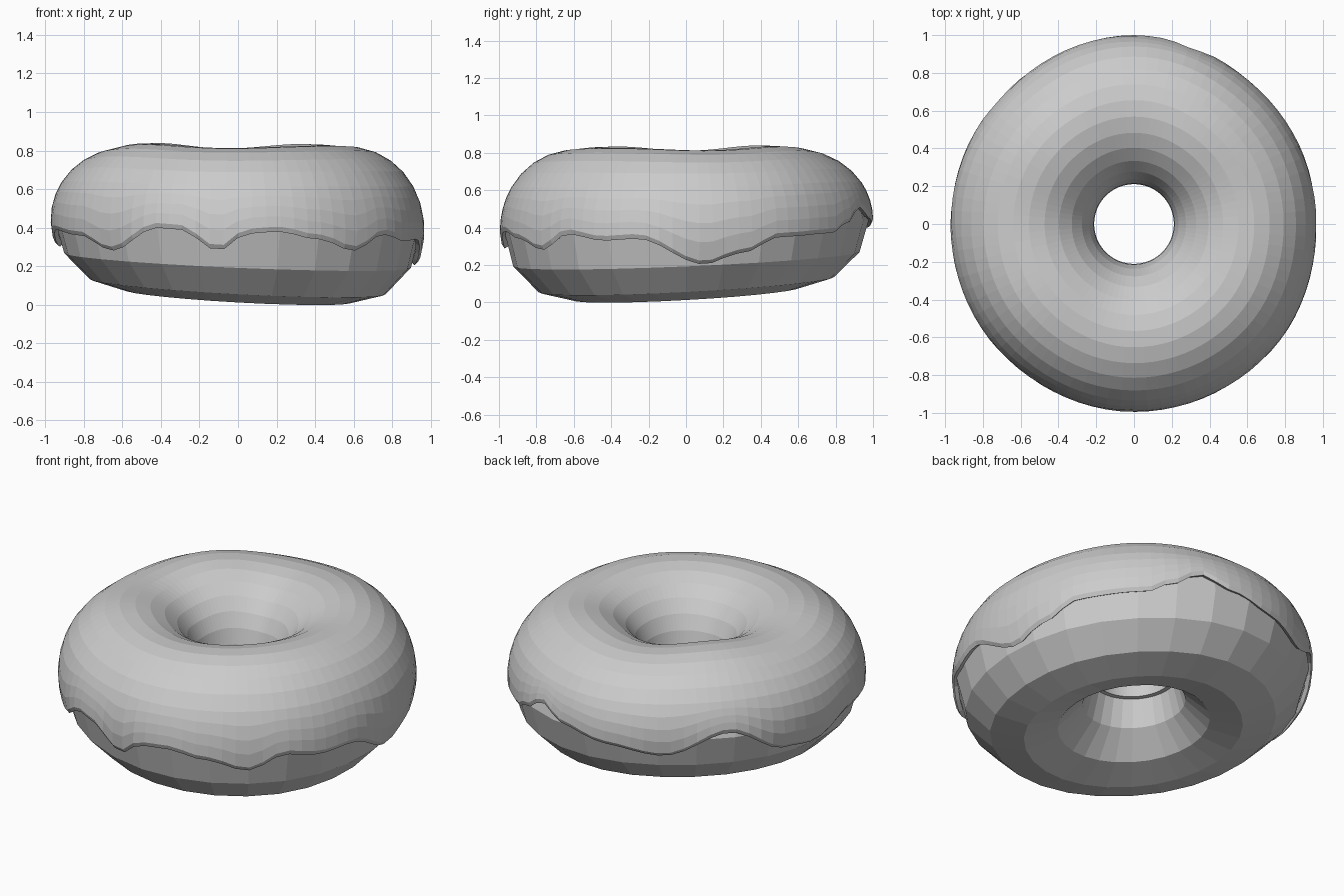
import bpy
from math import sin, cos, asin, pi, radians

if "Cube" in bpy.data.objects:
    bpy.data.objects.remove(bpy.data.objects["Cube"])

RING, MID_Z = 0.59, 0.415

# (azimuth, outer outline radius) and (azimuth, height of the icing's dripping edge)
OUTLINE = [(0, .967), (45, .972), (90, 1.0), (135, .975), (180, .972),
           (225, .98), (273, .995), (315, .99)]
DRIPS = [(6, .20), (18, .26), (32, .35), (54, .37), (63, .43), (72, .51), (82, .45),
         (99, .40), (117, .36), (139, .49), (160, .33), (173, .30), (190, .39),
         (212, .36), (227, .28), (245, .40), (252, .39), (264, .28), (273, .37),
         (282, .38), (295, .34), (308, .28), (320, .365), (333, .33), (344, .34)]


def lookup(table, deg):
    """Smooth periodic interpolation of a table over azimuth."""
    pts = [(table[-1][0] - 360, table[-1][1])] + table + [(table[0][0] + 360, table[0][1])]
    for (a, u), (b, v) in zip(pts, pts[1:]):
        if a <= deg <= b:
            t = (deg - a) / (b - a)
            return u + (v - u) * (0.5 - 0.5 * cos(pi * t))
    return pts[-1][1]


def surface(az, th, wide, tall):
    """Point on the uneven ring: th runs around the cross-section."""
    s, c = sin(th), cos(th)
    r = RING + wide * c + (lookup(OUTLINE, az * 180 / pi) - 0.97) * (0.5 + 0.5 * c)
    lump = (0.004 - 0.010 * cos(4 * az - 0.2) + 0.004 * sin(5 * az + 2.2)) * max(s, 0)
    lean = 0.055 * r * (sin(az) - cos(az))
    z = MID_Z + tall * s + lean * (0.53 - 0.47 * s) + lump
    return (r * cos(az), r * sin(az), z)


def make(name, rows, closed):
    """Skin rows of points that go once around the ring."""
    n, m = len(rows), len(rows[0])
    verts = [p for row in rows for p in row]
    faces = []
    for i in range(n):
        k = (i + 1) % n
        for j in range(m if closed else m - 1):
            q = (j + 1) % m
            faces.append((i * m + j, k * m + j, k * m + q, i * m + q))
    mesh = bpy.data.meshes.new(name)
    mesh.from_pydata(verts, [], faces)
    obj = bpy.data.objects.new(name, mesh)
    bpy.context.collection.objects.link(obj)
    return obj


# Dough: coarse faceted ring
dough_rows = []
for i in range(28):
    az = 2 * pi * i / 28
    dough_rows.append([surface(az, 2 * pi * j / 12, 0.358, 0.37) for j in range(12)])
make("dough", dough_rows, True)

# Icing: finer shell from a turned-in lip, over the top, down into the hole
icing_rows = []
SEG, SIDE, TOP = 84, 4, 12
for i in range(SEG):
    az = 2 * pi * i / SEG
    t = 0.053 * (sin(az) - cos(az))
    lip = asin((lookup(DRIPS, az * 180 / pi) - MID_Z - 0.53 * t) / (0.40 - 0.47 * t))
    start, mid, end = lip + 0.06, radians(32), radians(184)
    row = [surface(az, lip, 0.37, 0.395)]
    row += [surface(az, start + (mid - start) * j / SIDE, 0.38, 0.405) for j in range(SIDE)]
    row += [surface(az, mid + (end - mid) * j / TOP, 0.38, 0.405) for j in range(TOP + 1)]
    icing_rows.append(row)
icing = make("icing", icing_rows, False)
shell = icing.modifiers.new("thickness", 'SOLIDIFY')
shell.thickness = 0.025
shell.offset = -1
